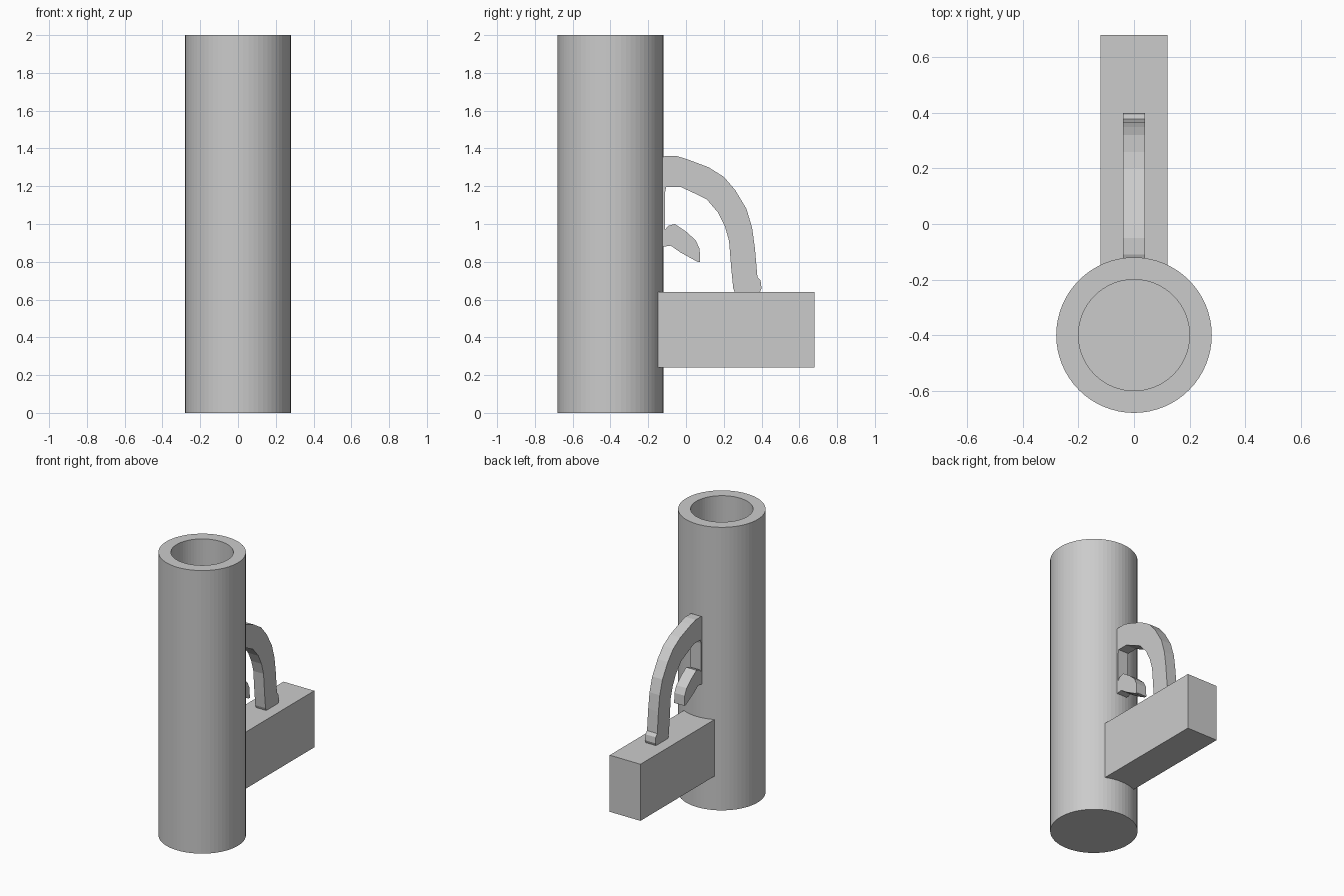
import bpy, bmesh, math

cube = bpy.data.objects.get("Cube")
if cube:
    bpy.data.objects.remove(cube, do_unlink=True)

grey = bpy.data.materials.new("plain grey")
grey.use_nodes = True
COLOUR = (0.6, 0.6, 0.6, 1)
grey.diffuse_color = COLOUR
grey.node_tree.nodes["Principled BSDF"].inputs["Base Color"].default_value = COLOUR


def finish(name, bm):
    bmesh.ops.recalc_face_normals(bm, faces=bm.faces)
    mesh = bpy.data.meshes.new(name)
    bm.to_mesh(mesh)
    bm.free()
    mesh.materials.append(grey)
    obj = bpy.data.objects.new(name, mesh)
    bpy.context.collection.objects.link(obj)
    return obj


def side_plate(name, outline, half_width):
    """Extrude a (y, z) outline across x."""
    bm = bmesh.new()
    face = bm.faces.new([bm.verts.new((-half_width, y, z)) for y, z in outline])
    moved = bmesh.ops.extrude_face_region(bm, geom=[face])["geom"]
    verts = [v for v in moved if isinstance(v, bmesh.types.BMVert)]
    bmesh.ops.translate(bm, verts=verts, vec=(2 * half_width, 0, 0))
    return finish(name, bm)


# Hollow upright tube, open on top with a closed floor
SEGMENTS, CENTRE_Y = 64, -0.4
bm = bmesh.new()
rings = []
for radius, z in [(0.28, 0), (0.28, 2), (0.2, 2), (0.2, 0.08)]:
    angles = [2 * math.pi * i / SEGMENTS for i in range(SEGMENTS)]
    rings.append([bm.verts.new((radius * math.cos(a), CENTRE_Y + radius * math.sin(a), z))
                  for a in angles])
for low, high in zip(rings, rings[1:]):
    for i in range(SEGMENTS):
        j = (i + 1) % SEGMENTS
        bm.faces.new((low[i], low[j], high[j], high[i]))
bm.faces.new(rings[0])
bm.faces.new(rings[-1])
finish("tube", bm)

# Rectangular block joined to the back of the tube
side_plate("grip_block", [(-0.17, 0.24), (0.68, 0.24), (0.68, 0.64), (-0.17, 0.64)], 0.12)

# Curved guard with the small hook, one flat cut-out
outer = [(-0.16, 1.34), (-0.11, 1.36), (-0.05, 1.36), (0, 1.345), (0.12, 1.3),
         (0.2, 1.25), (0.26, 1.18), (0.32, 1.08), (0.35, 0.98), (0.365, 0.87),
         (0.378, 0.72), (0.395, 0.7), (0.4, 0.66), (0.39, 0.635)]
inner = [(0.26, 0.635), (0.25, 0.66), (0.24, 0.76), (0.228, 0.91), (0.205, 0.99),
         (0.17, 1.06), (0.11, 1.13), (0.05, 1.16), (-0.03, 1.197), (-0.105, 1.197),
         (-0.11, 1.17)]
hook = [(-0.11, 0.97), (-0.095, 0.99), (-0.06, 1), (0, 0.96), (0.05, 0.915),
        (0.072, 0.87), (0.075, 0.8), (0.06, 0.8), (-0.03, 0.85), (-0.08, 0.885),
        (-0.12, 0.88), (-0.16, 0.88)]
side_plate("guard_and_hook", outer + inner + hook, 0.04)
